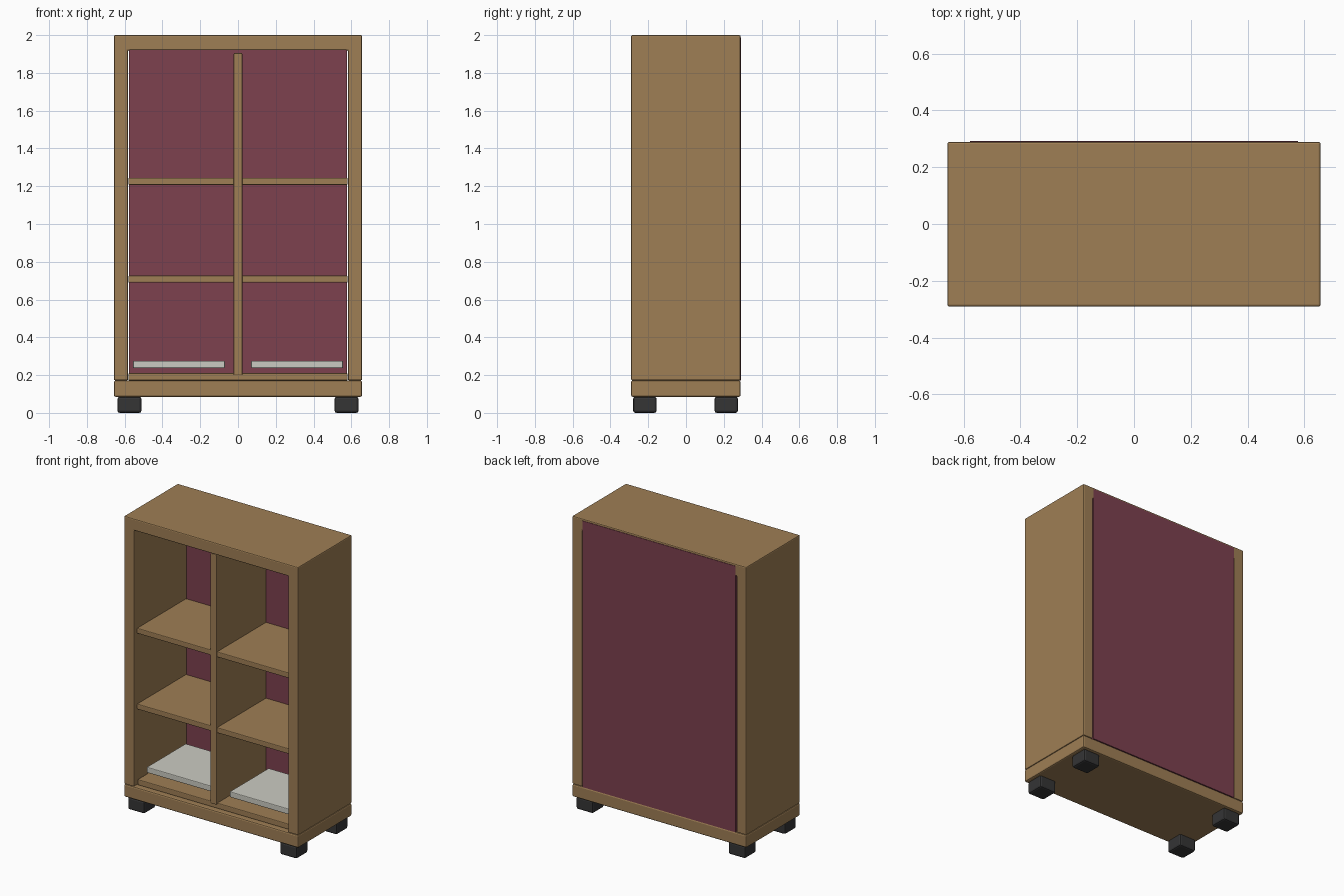
import bpy
import bmesh

cube = bpy.data.objects.get("Cube")
if cube:
    bpy.data.objects.remove(cube, do_unlink=True)


def material(name, r, g, b):
    m = bpy.data.materials.new(name)
    m.use_nodes = True
    m.diffuse_color = (r, g, b, 1)
    bsdf = next(n for n in m.node_tree.nodes if n.type == 'BSDF_PRINCIPLED')
    bsdf.inputs["Base Color"].default_value = (r, g, b, 1)
    bsdf.inputs["Roughness"].default_value = 0.7
    return m


wood = material("oak wood", 0.345, 0.21, 0.09)
wine = material("wine red", 0.205, 0.052, 0.078)
pale = material("pale grey", 0.6, 0.6, 0.54)
dark = material("charcoal", 0.035, 0.035, 0.036)


def extrude_profile(name, points, y0, y1, mat, bevel):
    """Extrude an x-z outline from y0 to y1 and soften its edges."""
    bm = bmesh.new()
    face = bm.faces.new([bm.verts.new((x, y0, z)) for x, z in points])
    moved = bmesh.ops.extrude_face_region(bm, geom=[face])["geom"]
    bmesh.ops.translate(bm, vec=(0, y1 - y0, 0),
                        verts=[v for v in moved if isinstance(v, bmesh.types.BMVert)])
    bmesh.ops.recalc_face_normals(bm, faces=bm.faces[:])
    mesh = bpy.data.meshes.new(name)
    bm.to_mesh(mesh)
    bm.free()
    mesh.materials.append(mat)
    ob = bpy.data.objects.new(name, mesh)
    bpy.context.collection.objects.link(ob)
    if bevel:
        mod = ob.modifiers.new("soft edges", 'BEVEL')
        mod.width = bevel
        mod.segments = 2
    return ob


def board(name, x, y, z, mat=wood, bevel=0.005):
    """Box given by its (low, high) extent on each axis."""
    outline = [(x[0], z[0]), (x[1], z[0]), (x[1], z[1]), (x[0], z[1])]
    return extrude_profile(name, outline, y[0], y[1], mat, bevel)


WIDE, INNER = 0.657, 0.582
FRONT, BACK = -0.291, 0.289
BASE_TOP = 0.172

# Sides and top as one arch-shaped frame
frame = [(-WIDE, BASE_TOP), (-WIDE, 2), (WIDE, 2), (WIDE, BASE_TOP),
         (INNER, BASE_TOP), (INNER, 1.92), (-INNER, 1.92), (-INNER, BASE_TOP)]
extrude_profile("cabinet_frame", frame, FRONT, BACK, wood, 0.007)

# Plinth, floor, back and divider
board("plinth", (-WIDE, WIDE), (FRONT, BACK), (0.085, BASE_TOP), bevel=0.009)
board("bottom_board", (-0.58, 0.58), (-0.255, 0.27), (BASE_TOP, 0.21))
board("back_panel", (-0.577, 0.577), (0.27, 0.292), (BASE_TOP, 1.988), wine, 0)
board("centre_divider", (-0.023, 0.023), (-0.265, 0.27), (0.2, 1.905))

# Mirrored shelves, trays and feet
for side, s in (("right", -1), ("left", 1)):
    def span(a, b):
        return sorted((s * a, s * b))

    for level, z in (("lower", 0.69), ("upper", 1.207)):
        board(f"{level}_shelf_{side}", span(0.022, 0.581), (-0.26, 0.27), (z, z + 0.037))
    board(f"tray_{side}", span(0.07, 0.556), (-0.19, 0.23), (0.237, 0.276), pale)
    for end, y in (("front", -0.218), ("back", 0.213)):
        board(f"{end}_foot_{side}", span(0.511, 0.638), (y - 0.062, y + 0.062),
              (0, 0.086), dark, 0.012)
